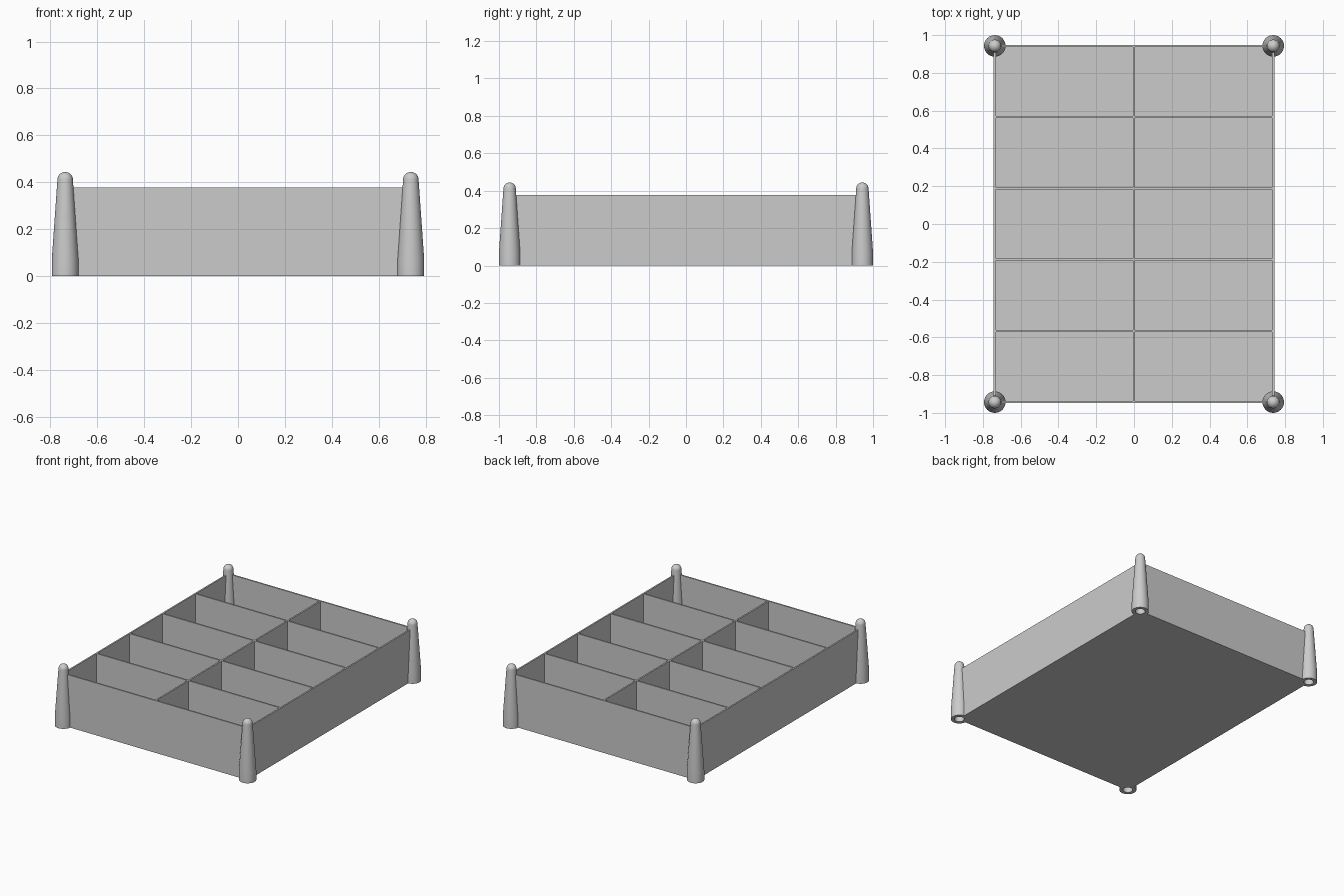
import bpy, bmesh, math
from mathutils import Matrix, Vector

cube = bpy.data.objects.get("Cube")
if cube:
    bpy.data.objects.remove(cube, do_unlink=True)

POST_X, POST_Y = 0.737, 0.943   # post centres, also wall centre lines
WALL, HEIGHT, FLOOR = 0.011, 0.378, 0.011
COLUMNS, ROWS = 2, 5
CORNERS = [(sx * POST_X, sy * POST_Y) for sx in (-1, 1) for sy in (-1, 1)]

grey = bpy.data.materials.new("plain grey")
grey.use_nodes = True
grey.diffuse_color = (0.6, 0.6, 0.6, 1)
grey.node_tree.nodes["Principled BSDF"].inputs["Base Color"].default_value = (0.6, 0.6, 0.6, 1)


def make_object(name, bm):
    bmesh.ops.recalc_face_normals(bm, faces=bm.faces)
    mesh = bpy.data.meshes.new(name)
    bm.to_mesh(mesh)
    bm.free()
    mesh.materials.append(grey)
    obj = bpy.data.objects.new(name, mesh)
    bpy.context.collection.objects.link(obj)
    return obj


def add_box(bm, low, high):
    low, high = Vector(low), Vector(high)
    matrix = Matrix.Translation((low + high) / 2) @ Matrix.Diagonal((*(high - low), 1))
    bmesh.ops.create_cube(bm, size=1, matrix=matrix)


def select_only(obj):
    bpy.ops.object.select_all(action='DESELECT')
    obj.select_set(True)
    bpy.context.view_layer.objects.active = obj


def cut(target, cutter):
    cutter.hide_render = True
    mod = target.modifiers.new("cut", 'BOOLEAN')
    mod.operation, mod.solver, mod.object = 'DIFFERENCE', 'EXACT', cutter
    select_only(target)
    bpy.ops.object.modifier_apply(modifier=mod.name)
    bpy.data.objects.remove(cutter, do_unlink=True)


# Tray block
bm = bmesh.new()
half = WALL / 2
add_box(bm, (-POST_X - half, -POST_Y - half, 0), (POST_X + half, POST_Y + half, HEIGHT))
tray = make_object("divided_tray", bm)

# Compartments, leaving the walls and dividers between them
bm = bmesh.new()
dx, dy = 2 * POST_X / COLUMNS, 2 * POST_Y / ROWS
for i in range(COLUMNS):
    for j in range(ROWS):
        x, y = -POST_X + i * dx, -POST_Y + j * dy
        add_box(bm, (x + half, y + half, FLOOR), (x + dx - half, y + dy - half, HEIGHT + 0.1))
cut(tray, make_object("compartment_cutter", bm))

# Clearance in the tray corners for the post sockets
bm = bmesh.new()
for x, y in CORNERS:
    bmesh.ops.create_cone(bm, cap_ends=True, segments=32, radius1=0.037, radius2=0.037,
                          depth=0.16, matrix=Matrix.Translation((x, y, 0)))
cut(tray, make_object("socket_cutter", bm))

# Tapered stacking post: socket underneath, straight foot, taper, round tip
TIP, TIP_Z = 0.033, 0.411
profile = [(0, 0.085), (TIP, 0.085), (TIP, 0), (0.057, 0), (0.057, 0.07)]
profile += [(TIP * math.cos(a), TIP_Z + TIP * math.sin(a))
            for a in (math.pi / 2 * k / 8 for k in range(9))]
names = ["right_front_post", "right_back_post", "left_front_post", "left_back_post"]
for name, (x, y) in zip(names, CORNERS):
    bm = bmesh.new()
    verts = [bm.verts.new((r, 0, z)) for r, z in profile]
    edges = [bm.edges.new(pair) for pair in zip(verts, verts[1:])]
    bmesh.ops.spin(bm, geom=verts + edges, cent=(0, 0, 0), axis=(0, 0, 1),
                   angle=2 * math.pi, steps=32)
    bmesh.ops.remove_doubles(bm, verts=bm.verts, dist=0.0005)
    post = make_object(name, bm)
    post.location = (x, y, 0)
    select_only(post)
    bpy.ops.object.shade_smooth_by_angle(angle=math.radians(30))
